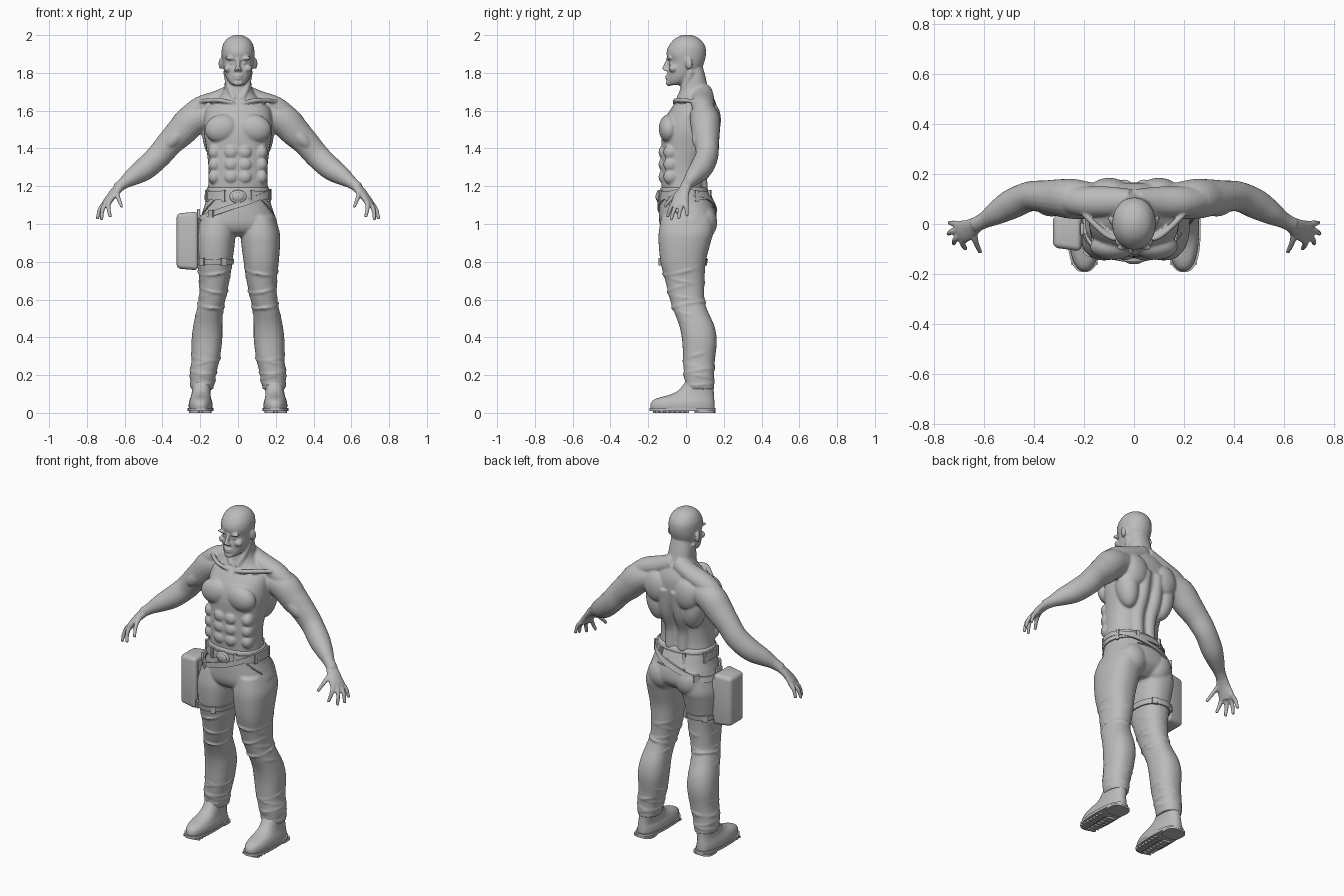
import bpy, bmesh
from math import cos, sin, pi, copysign, radians
from mathutils import Vector, Matrix, Euler

CM = 0.01          # every part is measured in hundredths of a unit
Z_AXIS = Vector((0, 0, 1))

if "Cube" in bpy.data.objects:
    bpy.data.objects.remove(bpy.data.objects["Cube"])

grey = bpy.data.materials.new("plain grey")
grey.use_nodes = True
grey.diffuse_color = (0.5, 0.5, 0.5, 1)
grey.node_tree.nodes["Principled BSDF"].inputs["Base Color"].default_value = (0.5, 0.5, 0.5, 1)


def dense(rows, steps=5):
    """Smooth curve through the rows."""
    out, last = [], len(rows) - 1
    for i in range(last):
        a, b, c, d = [Vector(rows[max(0, min(j, last))]) for j in range(i - 1, i + 3)]
        for s in range(steps):
            t = s / steps
            out.append(b + (c - a) * (t / 2) + (a * 2 - b * 5 + c * 4 - d) * (t * t / 2)
                       + (b * 3 - a - c * 3 + d) * (t ** 3 / 2))
    out.append(Vector(rows[last]))
    return out


def section(rows, z):
    """Cross-section of a smoothed loft at one height."""
    for a, b in zip(rows, rows[1:]):
        if min(a[1], b[1]) <= z <= max(a[1], b[1]) and a[1] != b[1]:
            return a + (b - a) * ((z - a[1]) / (b[1] - a[1]))
    return rows[-1]


def outline(row, angle, power, grow=0):
    """Point on a rounded cross-section: centre x, height, half width, front, back."""
    cx, z, rx, front, back = row
    c, s = cos(angle), sin(angle)
    x = cx + (rx + grow) * copysign(abs(c) ** (2 / power), c)
    y = (front + back) / 2 + ((back - front) / 2 + grow) * copysign(abs(s) ** (2 / power), s)
    return Vector((x, y, z))


def skin(bm, rings, closed=False):
    verts = [[bm.verts.new(p * CM) for p in ring] for ring in rings]
    pairs = list(zip(verts, verts[1:]))
    if closed:
        pairs.append((verts[-1], verts[0]))
    else:
        bm.faces.new(verts[0])
        bm.faces.new(verts[-1])
    for low, high in pairs:
        for i in range(len(low)):
            bm.faces.new((low[i - 1], low[i], high[i], high[i - 1]))


def loft(bm, rows, power=2.3, sides=40):
    skin(bm, [[outline(r, 2 * pi * i / sides, power) for i in range(sides)] for r in rows])


def tube(bm, rows, sides=20):
    """Tube along a path; each row is x, y, z, level radius, upright radius."""
    rows = dense(rows)
    rings = []
    for i, r in enumerate(rows):
        ahead, behind = rows[min(i + 1, len(rows) - 1)], rows[max(i - 1, 0)]
        along = (ahead - behind).to_3d().normalized()
        side = along.cross(Z_AXIS)
        side = side.normalized() if side.length > 0.1 else Vector((1, 0, 0))
        up = side.cross(along)
        rings.append([r.to_3d() + side * (r[3] * cos(2 * pi * k / sides))
                      + up * (r[4] * sin(2 * pi * k / sides)) for k in range(sides)])
    skin(bm, rings)


def strap(bm, rows, z, slope, width, thick, power=2.3, sides=64):
    """Band wrapped round a loft, following its surface."""
    rings = []
    for i in range(sides):
        a = 2 * pi * i / sides
        mid = z + slope * cos(a)
        rings.append([outline(section(rows, mid + h * width / 2), a, power, g)
                      for h, g in ((-1, -1), (-1, thick), (1, thick), (1, -1))])
    skin(bm, rings, closed=True)


def blob(bm, centre, radii, turn=(0, 0, 0)):
    place = Matrix.LocRotScale(Vector(centre) * CM, Euler([radians(t) for t in turn]), Vector(radii) * CM)
    bmesh.ops.create_uvsphere(bm, u_segments=28, v_segments=18, radius=1, matrix=place)


def box(bm, centre, size, turn=0):
    place = Matrix.LocRotScale(Vector(centre) * CM, Euler((0, 0, turn)), Vector(size) * CM)
    return bmesh.ops.create_cube(bm, size=1, matrix=place)["verts"]


def flip(bm, keep=True):
    """Mirror everything so far across the middle, keeping the first half or not."""
    geom = bm.verts[:] + bm.edges[:] + bm.faces[:]
    if keep:
        geom = bmesh.ops.duplicate(bm, geom=geom)["geom"]
    bmesh.ops.scale(bm, vec=(-1, 1, 1), verts=[v for v in geom if isinstance(v, bmesh.types.BMVert)])


def finish(name, bm, voxel=0, passes=3):
    bmesh.ops.recalc_face_normals(bm, faces=bm.faces[:])
    mesh = bpy.data.meshes.new(name)
    bm.to_mesh(mesh)
    bm.free()
    obj = bpy.data.objects.new(name, mesh)
    bpy.context.collection.objects.link(obj)
    bpy.ops.object.select_all(action='DESELECT')
    obj.select_set(True)
    bpy.context.view_layer.objects.active = obj
    if voxel:      # fuse overlapping forms into one soft surface
        remesh = obj.modifiers.new("fuse", 'REMESH')
        remesh.mode, remesh.voxel_size = 'VOXEL', voxel
        soft = obj.modifiers.new("soften", 'SMOOTH')
        soft.factor, soft.iterations = 0.5, passes
        bpy.ops.object.convert(target='MESH')
        bpy.ops.object.shade_smooth()
    else:
        bpy.ops.object.shade_smooth_by_angle(angle=radians(40))
    obj.data.materials.clear()
    obj.data.materials.append(grey)


# Bare upper body: paired arms and muscles first
body = bmesh.new()
tube(body, [(1, 9, 170, 5, 5), (10, 9, 166, 6, 5), (20, 9, 162, 6, 5.5), (27, 9.5, 157, 5, 5)])
tube(body, [(15, 9, 158, 7, 7), (24, 10, 155, 8, 8.5), (30, 10.5, 149, 7.5, 8), (36, 11, 143, 6.5, 7),
            (42, 11, 136, 6, 6.6), (49, 8, 129.5, 6, 6.2), (55, 4.5, 125.5, 4.8, 5),
            (60, 1.5, 122, 3.3, 3.3), (64, -0.5, 119, 3, 2.6)])
blob(body, (33, 7, 146), (4, 4, 8), (0, -42, 0))                    # biceps
blob(body, (8.6, -9, 150.5), (9, 5.4, 7.5), (0, 12, 0))             # chest
blob(body, (12.5, 9, 146), (6.3, 7, 13), (0, 8, 0))                 # lats
blob(body, (10, 14, 155), (7.5, 4.5, 9))                            # shoulder blades
tube(body, [(4, 8, 118, 3.5, 3.5), (4.2, 8, 130, 3.6, 3.6), (4.5, 12, 142, 4, 4), (4, 14, 156, 4, 4)])
tube(body, [(6.5, 3, 181, 1.5, 1.5), (4.5, -1, 172, 1.6, 1.6), (2, -4, 166, 1.4, 1.4)])
tube(body, [(2, -6, 164, 1, 1), (10, -5, 165.5, 1.2, 1.2), (20, 4, 165, 1.2, 1.2)])  # collarbone
for z in (138, 131.5, 125):
    blob(body, (3.6, -12.6, z), (3.4, 1.9, 3.2))                    # stomach
    blob(body, (12.5, -8, z), (3.3, 4, 4))
# Hands
tube(body, [(62, 0.5, 120.5, 2.9, 2.5), (66, -2, 116, 4, 2.1), (69, -3.2, 112, 4.7, 1.9), (70, -3.6, 110, 4, 1.5)])
for base, tip in (((69.5, 0, 112), (74, 0.5, 104)), ((70.3, -2.2, 111), (74.5, -4, 102.5)),
                  ((69.8, -4.7, 111), (72.3, -8, 102)), ((68.3, -6.3, 111.5), (67.5, -10, 103.5)),
                  ((64, -3, 117), (61.5, -11.5, 109))):
    base, tip = Vector(base), Vector(tip)
    knuckle = (base + tip) / 2 + Vector((0.7, 0, 1))
    tube(body, [(*base, 1.4, 1.4), (*knuckle, 1.2, 1.2), (*tip, 0.9, 0.9)], 12)
# Face details
blob(body, (3.6, -8.7, 187.6), (3.5, 1.5, 1), (0, -6, -18))         # brow
blob(body, (5.2, -6.8, 182.3), (2.4, 2.4, 2))                       # cheekbone
blob(body, (3.3, -8.1, 185.2), (1.4, 1.1, 0.8))                     # eye
blob(body, (9, 1.5, 185), (1.1, 2.1, 3.2), (12, 0, -20))            # ear
blob(body, (1.2, -10.6, 181.6), (1.1, 1.1, 0.8))                    # nostril
flip(body)
tube(body, [(0, -9.2, 187.5, 1.1, 1.1), (0, -10.6, 184, 1.2, 1.2), (0, -12, 181.6, 1.3, 1)])
blob(body, (0, -9.9, 178.4), (2.6, 1.2, 0.6))
blob(body, (0, -9.8, 177), (2.3, 1.2, 0.7))
blob(body, (0, -8.9, 174.6), (2.8, 1.8, 1.6))
# Head and trunk
loft(body, dense([(0, 173.5, 3, -9.3, -3), (0, 175, 4.8, -10, 1), (0, 178, 6.5, -9.8, 4.5),
                  (0, 182, 7.6, -9.5, 8), (0, 186, 8.3, -9, 9.8), (0, 190, 8.7, -10.3, 10.6),
                  (0, 194, 8.3, -9.3, 10.2), (0, 197.5, 6.4, -6.6, 7.8), (0, 199.4, 3.6, -3.6, 4.8),
                  (0, 200.2, 0.8, -0.8, 1.5)]), 2.1)
loft(body, dense([(0, 110, 15.3, -12, 11), (0, 118, 15.9, -12.8, 10), (0, 124, 15.5, -13.2, 9.5),
                  (0, 132, 15.8, -13.4, 10), (0, 140, 16.8, -13, 13), (0, 148, 18, -13, 15.5),
                  (0, 155, 18, -11.5, 16.5), (0, 161, 17, -8, 16.5), (0, 165, 13, -5, 15.5),
                  (0, 168, 9.5, -3.8, 14), (0, 172, 7.4, -3, 11.8), (0, 178, 6.8, -3, 10.3), (0, 183, 6, -3, 9)]))
finish("bare_upper_body", body, 0.006, 4)

# Trousers: hips, legs and creases
hips = dense([(0, 119.5, 16.7, -13.6, 11), (0, 112, 17.2, -14, 14), (0, 106, 19, -14.3, 16),
              (0, 100, 20.8, -14, 16), (0, 96, 18, -12, 13), (0, 93.5, 12, -8, 9)])
leg = dense([(11.5, 104, 7.8, -13, 14), (11.8, 96, 10.2, -14.4, 14.5), (12, 90, 10.3, -14.5, 13),
             (12.3, 80, 9.3, -13.5, 10.5), (12.5, 70, 8, -11, 9.8), (13.7, 60, 7, -8.5, 9.7),
             (15, 54, 7, -6.5, 11.5), (16, 46, 7.7, -3.5, 15), (16.5, 38, 8.1, -2, 16.3),
             (17.2, 28, 7.4, -1.5, 15.3), (18.6, 20, 6.8, -1, 14.8), (19, 12.5, 5.9, 0, 14.8)])
cloth = bmesh.new()
loft(cloth, leg)
blob(cloth, (8.7, 9.5, 101), (8.3, 7, 9))
for z, tip, lean in ((76, 14, 8), (71, -10, 10), (66, 12, -12), (61.5, -8, 6), (57, 10, -8), (52.5, -12, 8),
                     (30, 14, -8), (25.5, -8, 10), (22, 9, -6), (18.5, -7, -9), (15.5, 4, 6)):
    cx, _, rx, front, back = section(leg, z)
    blob(cloth, (cx, (front + back) / 2, z), (rx + 0.7, (back - front) / 2 + 0.7, 1.5), (tip, lean, 0))
flip(cloth)
loft(cloth, hips)
finish("trousers", cloth, 0.007, 3)

# Pocket seams
seams = bmesh.new()
for start, end, top, low in ((-1.1, -0.25, 117, 105), (1.1, 1.9, 109, 109)):
    path = []
    for k in range(6):
        t = k / 5
        p = outline(section(hips, top + (low - top) * t), start + (end - start) * t, 2.3, 0.1)
        path.append((*p, 0.4, 0.4))
    tube(seams, path, 8)
flip(seams)
finish("pocket_seams", seams)

# Waist belt with loops and buckle, and the slanted hip belt
belt = bmesh.new()
strap(belt, hips, 115, 0, 4.5, 0.7)
for k in range(8):
    a = pi / 8 + k * pi / 4
    box(belt, outline(section(hips, 115), a, 2.3, 0.6), (1.6, 1.6, 6), a)
finish("waist_belt", belt)
buckle = bmesh.new()
blob(buckle, (0, -14.6, 114.5), (4.4, 1.1, 3.5))
blob(buckle, (0, -15.3, 114.5), (3, 0.8, 2.2))
finish("belt_buckle", buckle)
sling = bmesh.new()
strap(sling, hips, 110, 7, 3, 1)
for a in (-2.3, 2.4):
    box(sling, outline(section(hips, 110 + 7 * cos(a)), a, 2.3, 1), (3.2, 1.8, 4), a + pi / 2)
finish("hip_belt", sling)

# Thigh straps on the right leg, with buckles
bands = bmesh.new()
strap(bands, leg, 80, 0, 3, 0.8)
for a in (-2.0, -0.9, 0.9, 2.1):
    box(bands, outline(section(leg, 80), a, 2.3, 0.8), (3, 1.4, 3.8), a + pi / 2)
flip(bands, keep=False)
finish("thigh_strap", bands)

# Holster plate and pouch on the right thigh
plate = bmesh.new()
box(plate, (-21.6, -2, 91), (2, 13, 25))
box(plate, (-20.8, -2, 103), (1.6, 5, 10))
bmesh.ops.bevel(plate, geom=plate.edges[:], offset=0.005, segments=2, profile=0.5, affect='EDGES')
finish("holster_plate", plate)
pouch = bmesh.new()
middle = Vector((-26.8, -3, 91)) * CM
for v in box(pouch, (-26.8, -3, 91), (11.4, 16, 31)):
    if v.co.x < middle.x:
        v.co.y = middle.y + (v.co.y - middle.y) * 0.8
        v.co.z = middle.z + (v.co.z - middle.z) * 0.94
bmesh.ops.bevel(pouch, geom=pouch.edges[:], offset=0.022, segments=4, profile=0.5, affect='EDGES')
finish("thigh_pouch", pouch)

# Boots: soft uppers, then soles with heel and tread
uppers = bmesh.new()
loft(uppers, dense([(19.8, 1.5, 6.2, -18.8, 15.3), (19.8, 5, 6.3, -18.8, 15.2), (19.8, 7.5, 5.6, -16, 15),
                    (19.6, 9.5, 5.1, -9, 14.8), (19.4, 12, 5, -4, 14.7), (19.2, 17, 5, 0, 14.5)]))
flip(uppers)
finish("boot_uppers", uppers, 0.007, 3)
soles = bmesh.new()
loft(soles, [Vector((19.9, z, 6.8, -19.3, 15.7)) for z in (1, 2.6)], 2.6)
loft(soles, [Vector((19.9, z, 6, 4.5, 15.5)) for z in (0, 1.2)], 3)
for k in range(7):
    for side in (-1, 1):
        box(soles, (19.9 + side * 3, -16 + 2.7 * k, 0.6), (4.6, 1.7, 1.2), side * 0.3)
flip(soles)
finish("boot_soles", soles)
